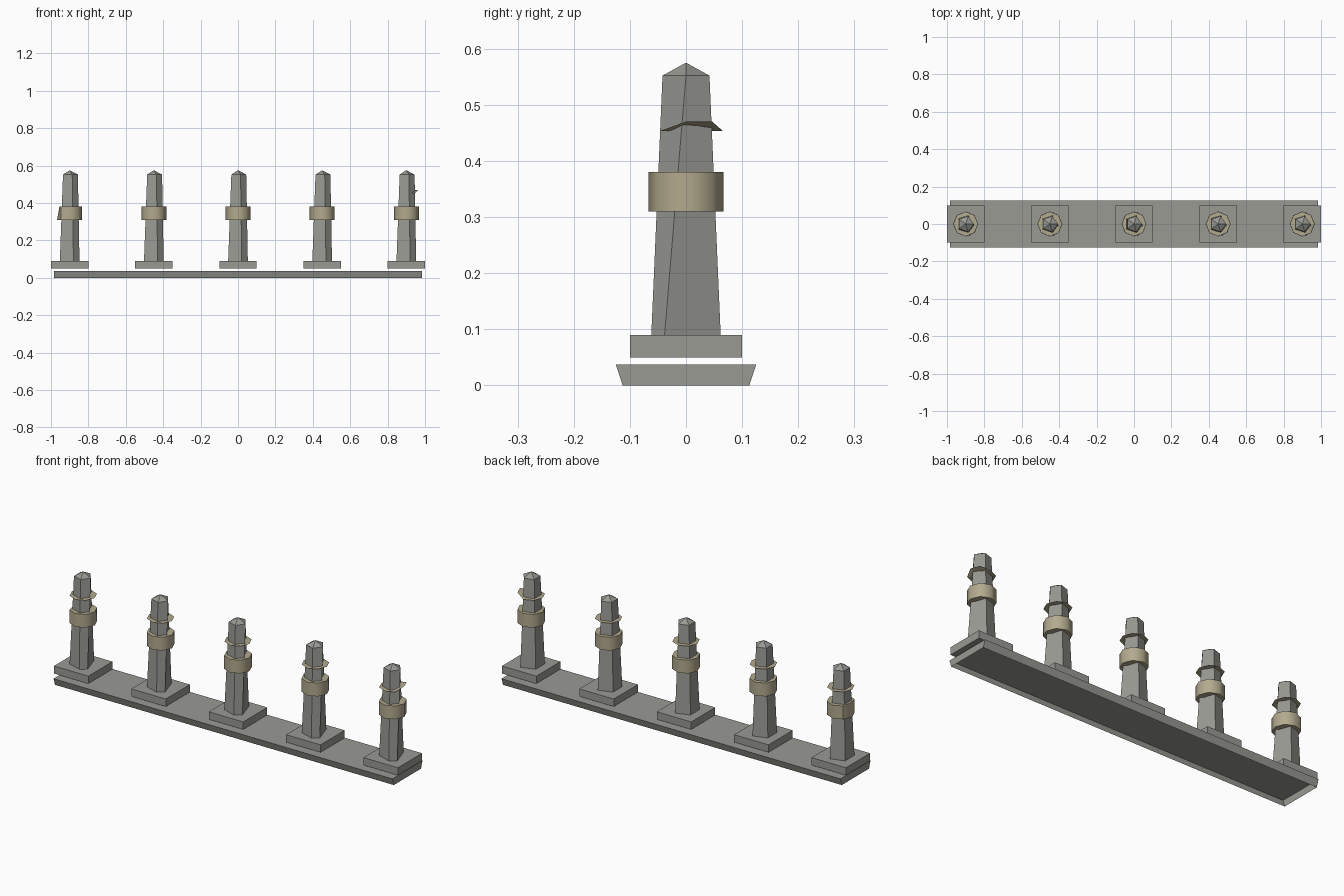
import bpy, bmesh
from math import cos, sin, radians

cube = bpy.data.objects.get("Cube")
if cube:
    bpy.data.objects.remove(cube, do_unlink=True)


def material(name, rgb):
    m = bpy.data.materials.new(name)
    m.use_nodes = True
    color = (*rgb, 1)
    m.diffuse_color = color
    m.node_tree.nodes["Principled BSDF"].inputs["Base Color"].default_value = color
    return m


STONE = material("grey stone", (0.32, 0.32, 0.295))
BRASS = material("dull brass", (0.45, 0.40, 0.27))


def ring(angles, radius, z):
    return [(radius * cos(radians(a)), radius * sin(radians(a)), z) for a in angles]


def rectangle(hx, hy, z):
    return [(-hx, -hy, z), (hx, -hy, z), (hx, hy, z), (-hx, hy, z)]


def loft(name, rings, mat, x=0, bottom=True, apex=None, smooth=False):
    """Skin a stack of rings; close it with a flat top or a point."""
    bm = bmesh.new()
    loops = [[bm.verts.new(p) for p in r] for r in rings]
    n = len(loops[0])
    for low, high in zip(loops, loops[1:]):
        for i in range(n):
            j = (i + 1) % n
            bm.faces.new((low[i], low[j], high[j], high[i]))
    if bottom:
        bm.faces.new(loops[0][::-1])
    if apex:
        tip = bm.verts.new(apex)
        for i in range(n):
            bm.faces.new((loops[-1][i], loops[-1][(i + 1) % n], tip))
    else:
        bm.faces.new(loops[-1])
    mesh = bpy.data.meshes.new(name)
    bm.to_mesh(mesh)
    bm.free()
    mesh.materials.append(mat)
    obj = bpy.data.objects.new(name, mesh)
    obj.location.x = x
    bpy.context.collection.objects.link(obj)
    if smooth:
        bpy.ops.object.select_all(action='DESELECT')
        obj.select_set(True)
        bpy.context.view_layer.objects.active = obj
        bpy.ops.object.shade_smooth_by_angle(angle=radians(50))
    return obj


# Long tray-like footing, open underneath
loft("footing", [rectangle(0.985, 0.113, 0), rectangle(0.985, 0.125, 0.037)],
     STONE, bottom=False)

FIVE = range(0, 360, 72)
EIGHT = range(0, 360, 45)
spacing = 0.45
for k in range(-2, 3):
    x = k * spacing
    # Square plinth
    loft("plinth", [rectangle(0.1, 0.1, 0.05), rectangle(0.1, 0.1, 0.09)], STONE, x)

    # Tapered five-sided shaft with one skewed foot corner and a pointed top
    foot = ring([-36, *FIVE[1:]], 0.065, 0.09)
    loft("shaft", [foot, ring(FIVE, 0.044, 0.552)], STONE, x,
         apex=(0, 0, 0.575))

    # Thick collar, dented on the first post
    top = ring(EIGHT, 0.067, 0.38)
    if k == -2:
        px, py, pz = top[4]
        top[4] = (px + 0.012, py, pz)
    loft("collar", [ring(EIGHT, 0.067, 0.31), top], BRASS, x, smooth=True)

    # Thin flange, bent upward on the last post
    rim = ring(EIGHT, 0.066, 0.453)
    if k == 2:
        rim[:2] = ring(EIGHT[:2], 0.066, 0.47)
    loft("flange", [rim], BRASS, x, bottom=False, apex=(0, 0, 0.455))
